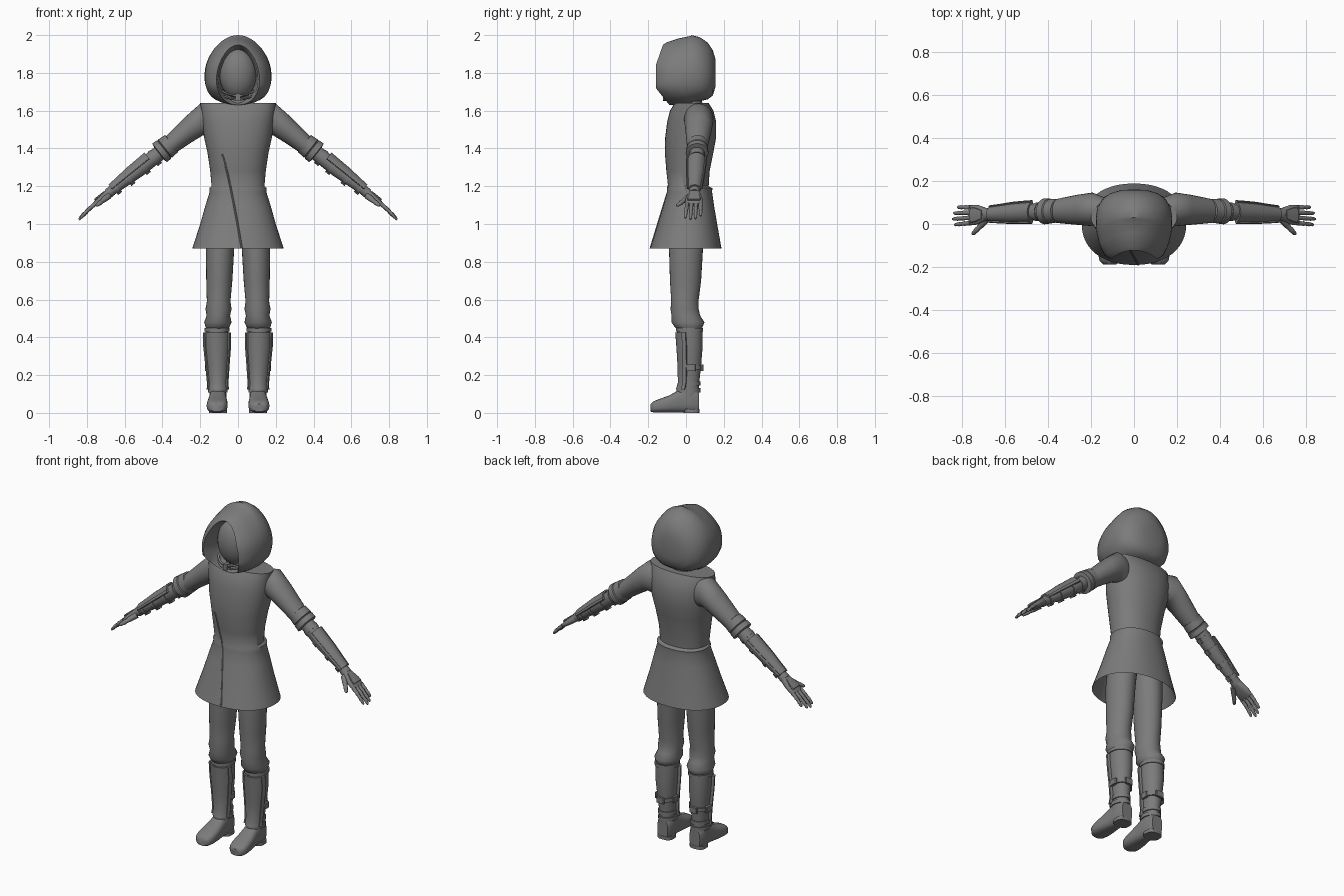
import bpy, bmesh
from math import sin, cos, pi, radians
from mathutils import Vector as V

cube = bpy.data.objects.get("Cube")
if cube:
    bpy.data.objects.remove(cube)

grey = bpy.data.materials.new("plain grey")
grey.use_nodes = True
grey.diffuse_color = (0.2, 0.2, 0.2, 1)
for node in grey.node_tree.nodes:
    if node.type == 'BSDF_PRINCIPLED':
        node.inputs["Base Color"].default_value = grey.diffuse_color
        node.inputs["Roughness"].default_value = 0.7


def skin(name, rows, angle=45):
    """Join rows of points into one closed tube with capped ends."""
    bm = bmesh.new()
    loops = [[bm.verts.new(p) for p in row] for row in rows]
    n = len(loops[0])
    for a, b in zip(loops, loops[1:]):
        for i in range(n):
            j = (i + 1) % n
            bm.faces.new((a[i], a[j], b[j], b[i]))
    bm.faces.new(loops[0])
    bm.faces.new(loops[-1])
    bmesh.ops.recalc_face_normals(bm, faces=bm.faces)
    me = bpy.data.meshes.new(name)
    bm.to_mesh(me)
    bm.free()
    me.materials.append(grey)
    me.shade_smooth()
    me.set_sharp_from_angle(angle=radians(angle))
    ob = bpy.data.objects.new(name, me)
    bpy.context.collection.objects.link(ob)
    return ob


def power(value, p):
    return abs(value) ** (2 / p) * (1 if value >= 0 else -1)


def oval(c, u, v, n=24, p=2.0):
    """Ring round c with half axes u and v; a higher p is squarer."""
    return [c + u * power(cos(2 * pi * i / n), p) + v * power(sin(2 * pi * i / n), p)
            for i in range(n)]


def arc(c, u, v, a0, a1, thick, n=12):
    """Closed section of a curved plate, from angle a0 to a1 about u."""
    angles = [radians(a0 + (a1 - a0) * i / n) for i in range(n + 1)]
    outer = [c + u * cos(a) + v * sin(a) for a in angles]
    inner = [c + (u - u.normalized() * thick) * cos(a) + (v - v.normalized() * thick) * sin(a)
             for a in angles]
    return outer + inner[::-1]


def level(z, x0, x1, y0, y1, grow=0.0):
    """Centre and half axes of a level section; u points to the front."""
    return (V(((x0 + x1) / 2, (y0 + y1) / 2, z)),
            V((0, (y0 - y1) / 2 - grow, 0)), V(((x1 - x0) / 2 + grow, 0, 0)))


# Coat: shoulders, waist fold, flared skirt and its hollow underside
coat_rows = [(1.64, .20, -.06, .12), (1.60, .195, -.085, .145), (1.54, .19, -.10, .16),
             (1.46, .18, -.11, .16), (1.38, .162, -.112, .145), (1.28, .147, -.104, .125),
             (1.20, .14, -.095, .12), (1.19, .152, -.10, .14), (1.17, .15, -.10, .138),
             (1.10, .172, -.12, .148), (1.0, .20, -.15, .165), (.87, .242, -.19, .188)]
lining = [(.875, .236, -.184, .182), (1.06, .17, -.12, .14)]
skin("coat", [oval(*level(z, -w, w, y0, y1), 48, 2.2) for z, w, y0, y1 in coat_rows + lining], 50)


def coat_front(x, z):
    """Y of the coat's front surface."""
    for (z1, w1, a1, b1), (z0, w0, a0, b0) in zip(coat_rows, coat_rows[1:]):
        if z0 <= z <= z1:
            k = (z - z0) / (z1 - z0)
            w, a, b = w0 + k * (w1 - w0), a0 + k * (a1 - a0), b0 + k * (b1 - b0)
            return (a + b) / 2 - (b - a) / 2 * (1 - abs(x / w) ** 2.2) ** (1 / 2.2)
    return 0


# Overlapping front flap edge
seam = []
for i in range(26):
    k = i / 25
    x, z = -.085 + .105 * k ** .8, 1.37 - .5 * k
    seam.append(oval(V((x, coat_front(x, z), z)), V((.005, 0, 0)), V((0, .004, 0)), 6))
skin("coat_flap_edge", seam)


# Hood: rows run from the inside, over the rim, to the back of the head
def hood_row(y, w, top, low, p):
    row = []
    for i in range(40):
        t = 2 * pi * i / 40
        c, s = cos(t), sin(t)
        z = (top + low) / 2 + (top - low) / 2 * c
        x = w * power(s, 2 / p if c < 0 else 2) * (1 - .17 * c)
        dy = 0
        if y < 0:
            dy = max(0, 1.72 - z) * .8 + max(0, z - 1.84) * .35
        row.append(V((x, y + dy, z)))
    return row


skin("hood", [hood_row(*r) for r in (
    (.04, .08, 1.88, 1.70, 1), (-.07, .098, 1.92, 1.66, 1), (-.145, .104, 1.94, 1.635, 1),
    (-.16, .113, 1.948, 1.63, .95), (-.145, .135, 1.962, 1.63, .85), (-.09, .16, 1.982, 1.633, .7),
    (-.03, .172, 1.995, 1.638, .65), (.03, .174, 2.0, 1.645, .65), (.075, .167, 1.988, 1.65, .65),
    (.115, .145, 1.96, 1.66, .7), (.142, .11, 1.92, 1.68, .8), (.157, .06, 1.87, 1.73, 1))], 50)

# Head, neck and the strap round the chin
skin("head", [oval(V((0, -.03, 1.795 - .135 * cos(pi * k / 16))),
                   V((.098 * sin(pi * k / 16), 0, 0)), V((0, .085 * sin(pi * k / 16), 0)), 32)
              for k in range(1, 16)], 60)
skin("neck", [oval(V((0, .01, z)), V((r, 0, 0)), V((0, r, 0))) for z, r in ((1.58, .09), (1.67, .07), (1.74, .06))])
for k in range(2):
    strap = []
    for i in range(17):
        a = radians(-75 + 150 * i / 16)
        c = V((.094 * sin(a), -.02 - .092 * cos(a), 1.725 - .045 * cos(a) - .02 * k))
        strap.append(oval(c, V((sin(a), -cos(a), 0)) * .006, V((0, 0, .006)), 8))
    skin("chin_strap", strap)
skin("chin_clasp", [oval(V((0, y, 1.672)), V((.014, 0, 0)), V((0, 0, .02)), 8, 4) for y in (-.122, -.09)])

# Arm axis: along the arm, across it upwards, and front to back
ALONG, UP, BACK = V((.785, 0, -.62)), V((.62, 0, .785)), V((0, 1, 0))


def arm_ring(t, rn, ry, dn=0.0, dy=0.0):
    return (V((.385, .06 - .04 * t, 1.40)) + ALONG * t + UP * dn + BACK * dy, UP * rn, BACK * ry)


def build_arm(side, s):
    def part(name, rows, angle=45):
        skin(f"{side}_{name}", [[V((s * q.x, q.y, q.z)) for q in row] for row in rows], angle)

    # Sleeve sections given by top and bottom points
    sleeve = []
    for x1, z1, x0, z0, yc, ry in ((.13, 1.632, .13, 1.45, .06, .06), (.20, 1.637, .185, 1.47, .068, .078),
                                   (.27, 1.575, .25, 1.43, .066, .07), (.35, 1.495, .31, 1.39, .062, .06),
                                   (.40, 1.445, .345, 1.365, .06, .053)):
        a, b = V((x1, yc, z1)), V((x0, yc, z0))
        sleeve.append(oval((a + b) / 2, (a - b) / 2, V((0, ry, 0)), 28))
    part("sleeve", sleeve, 50)
    part("sleeve_cuff", [oval(*arm_ring(t, r, r - .003), 28) for t, r in (
        (-.045, .048), (-.042, .057), (0, .06), (.004, .056), (.008, .061), (.038, .063), (.042, .045))], 35)
    part("forearm", [oval(*arm_ring(t, r, r)) for t, r in (
        (.02, .04), (.10, .04), (.18, .04), (.28, .032), (.37, .025))])

    # Bracer plate with raised edges and straps
    bracer = [(.10, .052, .05), (.13, .05, .05), (.22, .047, .047), (.30, .04, .04), (.355, .036, .036)]
    part("bracer", [arc(*arm_ring(*r), -80, 80, .009) for r in bracer], 35)
    for a in (-78, 62):
        part("bracer_rim", [arc(*arm_ring(t, rn + .006, ry + .006), a, a + 16, .012, 3) for t, rn, ry in bracer], 35)
    for t, r in ((.075, .043), (.15, .044), (.25, .039), (.335, .033)):
        part("bracer_strap", [oval(*arm_ring(t + d, r, r)) for d in (-.01, .01)])
        part("bracer_buckle", [oval(*arm_ring(t + d, .006, .013, -r), 8, 4) for d in (-.014, .014)], 30)

    # Hand, fingers and thumb
    part("wrist_band", [oval(*arm_ring(t, .027, .03)) for t in (.36, .385)])
    part("palm", [oval(*arm_ring(*r), 20, 2.6) for r in (
        (.37, .022, .024), (.395, .021, .033), (.43, .019, .045), (.465, .015, .047), (.482, .009, .044))])
    part("hand_guard", [oval(*arm_ring(t, .007, w, .017), 12, 4) for t, w in ((.395, .02), (.44, .034), (.462, .034))], 30)
    for dy, length in ((.036, .088), (.012, .11), (-.012, .118), (-.036, .105)):
        rows = []
        for k, r in ((0, .012), (.3, .0095), (.36, .0115), (.42, .0095), (.64, .0085), (.7, .0105),
                     (.76, .0085), (.92, .008), (1, .004)):
            rows.append(oval(*arm_ring(.475 + k * length, r, r, -.012 * k * k, dy * (1 + .12 * k)), 10))
        part("finger", rows)
    thumb = []
    for k, r in ((0, .017), (.35, .015), (.6, .011), (.68, .013), (.76, .011), (.94, .009), (1, .004)):
        c, u, v = arm_ring(.39 + .085 * k, r, r, -.012, -.022 - .068 * k)
        thumb.append(oval(c, u, (ALONG * .6 + BACK * .8) * r, 10))
    part("thumb", thumb)


def build_leg(side, s):
    def part(name, rows, angle=45):
        skin(f"{side}_{name}", [[V((s * q.x, q.y, q.z)) for q in row] for row in rows], angle)

    # Trouser leg with folds at the knee, then the boot shaft
    part("trouser_leg", [oval(*level(*r), 28) for r in (
        (1.05, .005, .16, -.08, .1), (.87, .02, .17, -.09, .09), (.70, .03, .168, -.085, .08),
        (.59, .04, .165, -.078, .066), (.55, .034, .172, -.082, .067), (.515, .042, .166, -.076, .075),
        (.48, .034, .179, -.077, .098), (.455, .045, .172, -.06, .088), (.44, .056, .166, -.045, .08))], 60)
    shaft = [(.447, .05, .172, -.048, .086), (.35, .05, .171, -.042, .088), (.25, .058, .16, -.036, .08),
             (.16, .064, .151, -.034, .07), (.10, .062, .152, -.045, .07), (.05, .064, .15, -.045, .068)]
    part("boot_shaft", [oval(*level(*r), 28) for r in shaft])
    part("boot_top_band", [oval(*level(z, *shaft[0][1:], .005), 28) for z in (.45, .43)])

    # Shin guard with raised edges
    for name, a0, a1, g, th in (("shin_guard", -72, 72, .009, .009), ("shin_guard_rim", -74, -58, .016, .014),
                                ("shin_guard_rim", 58, 74, .016, .014)):
        part(name, [arc(*level(z, *r[1:], g), a0, a1, th) for z, r in zip((.425, .35, .25, .16, .125), shaft)], 35)

    # Straps with buckles
    for z, r in ((.24, shaft[2]), (.155, shaft[3]), (.12, shaft[4])):
        part("boot_strap", [oval(*level(z + d, *r[1:], .006), 28) for d in (-.011, .011)])
    for x, y, rx, ry in ((.166, .025, .008, .025), (.055, .025, .008, .02), (.108, .085, .025, .008)):
        part("strap_buckle", [oval(V((x, y, z)), V((rx, 0, 0)), V((0, ry, 0)), 8, 5) for z in (.222, .255)], 30)

    # Foot from heel to toe
    part("foot", [oval(V((x, y, zc)), V((w, 0, 0)), V((0, 0, h)), 28, 2.8) for y, x, zc, h, w in (
        (.07, .106, .06, .055, .034), (.055, .106, .064, .063, .043), (.0, .106, .07, .069, .045),
        (-.04, .107, .061, .059, .046), (-.09, .109, .047, .045, .053), (-.14, .111, .038, .036, .055),
        (-.17, .112, .032, .030, .048), (-.188, .112, .027, .02, .03))], 50)
    part("heel", [oval(V((.106, .03, z)), V((.047, 0, 0)), V((0, .042, 0)), 24, 2.8) for z in (0, .02)])


for side, s in (("left", 1), ("right", -1)):
    build_arm(side, s)
    build_leg(side, s)
